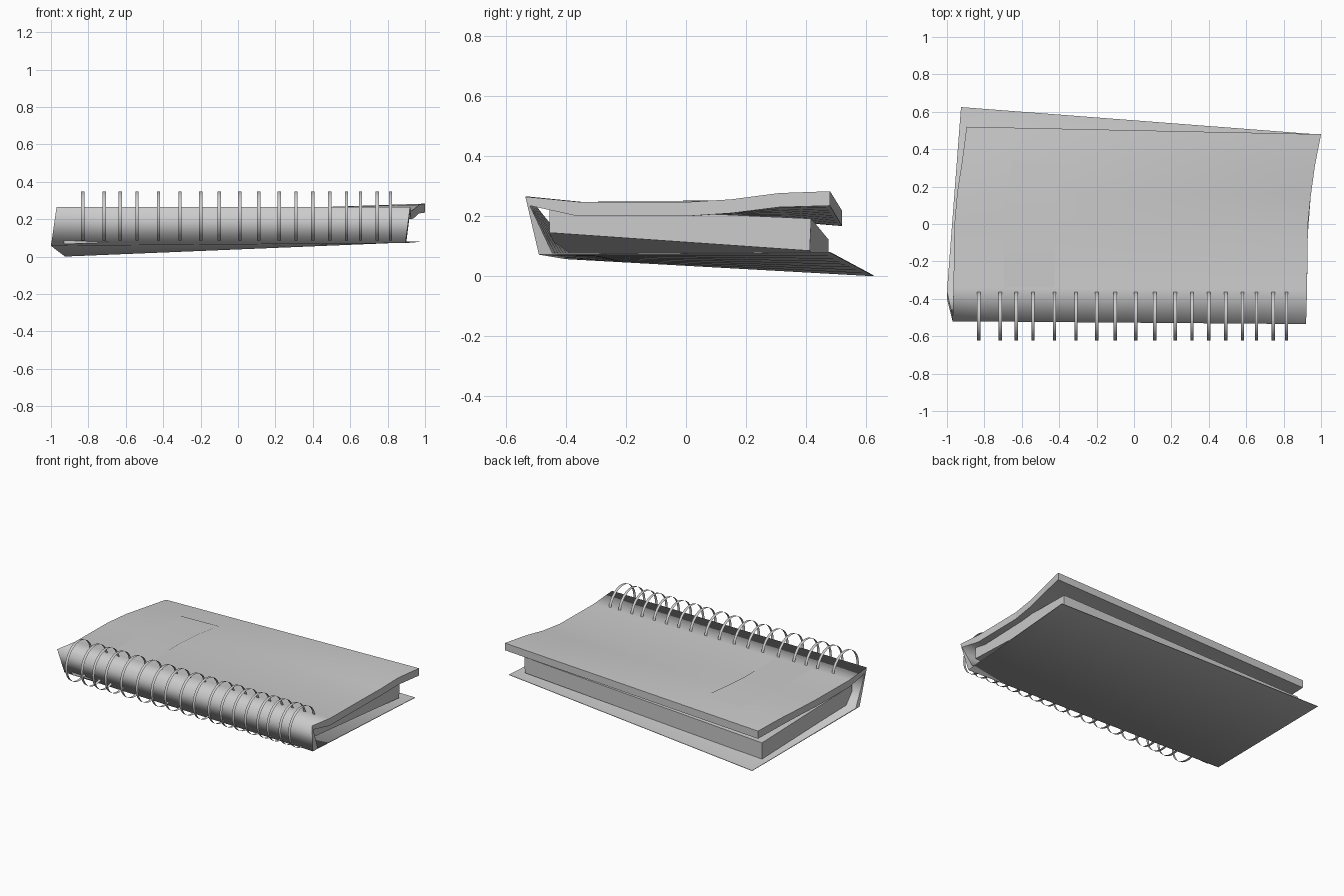
import bpy, bmesh, math

if "Cube" in bpy.data.objects:
    bpy.data.objects.remove(bpy.data.objects["Cube"])


def finish(bm, name):
    mesh = bpy.data.meshes.new(name)
    bm.to_mesh(mesh)
    bm.free()
    ob = bpy.data.objects.new(name, mesh)
    bpy.context.collection.objects.link(ob)
    return ob


def mix(a, b, t):
    return tuple(p + (q - p) * t for p, q in zip(a, b))


# End outlines of the wrap cover: outside from top flap round the spine to the
# bottom flap, and the matching inside points
outer_r = [(1, .48, .283), (.967, .31, .277), (.945, .15, .256), (.93, 0, .247),
           (.925, -.35, .247), (.92, -.535, .265), (.895, -.49, .072), (.97, .48, .078)]
inner_r = [(1, .48, .235), (.967, .31, .23), (.945, .15, .21), (.93, 0, .2),
           (.925, -.36, .2), (.92, -.52, .235), (.9, -.445, .077), (.97, .48, .081)]
outer_l = [(-.895, .52, .218), (-.92, .33, .233), (-.945, .17, .243), (-.96, 0, .247),
           (-.965, -.34, .247), (-.97, -.52, .265), (-1, -.4, .057), (-.925, .625, 0)]
inner_l = [(-.895, .52, .167), (-.92, .33, .183), (-.945, .17, .197), (-.96, 0, .2),
           (-.965, -.34, .2), (-.97, -.50, .235), (-1, -.36, .062), (-.925, .625, .003)]

# Cover: loft between the two outlines, smooth across the spine, crisp at edges
STEPS = 8
bm = bmesh.new()
out, inn = [], []
for s in range(STEPS + 1):
    t = s / STEPS
    out.append([bm.verts.new(mix(a, b, t)) for a, b in zip(outer_l, outer_r)])
    inn.append([bm.verts.new(mix(a, b, t)) for a, b in zip(inner_l, inner_r)])
rims = []
for s in range(STEPS):
    for i in range(7):
        for g in (out, inn):
            bm.faces.new((g[s][i], g[s][i + 1], g[s + 1][i + 1], g[s + 1][i])).smooth = True
    for i in (0, 7):
        rims.append(bm.faces.new((out[s][i], out[s + 1][i], inn[s + 1][i], inn[s][i])))
for s in (0, STEPS):
    for i in range(7):
        rims.append(bm.faces.new((out[s][i], out[s][i + 1], inn[s][i + 1], inn[s][i])))
for f in rims:
    for e in f.edges:
        e.smooth = False
bmesh.ops.recalc_face_normals(bm, faces=bm.faces)
finish(bm, "wrap_cover")

# Page block: slightly tilted slab
bm = bmesh.new()
bottom = [(-.93, -.42, .066), (.87, -.455, .145), (.9, .412, .085), (-.893, .475, .012)]
top = [(-.93, -.42, .175), (.87, -.455, .232), (.9, .417, .192), (-.893, .475, .122)]
b = [bm.verts.new(p) for p in bottom]
t = [bm.verts.new(p) for p in top]
bm.faces.new(b[::-1])
bm.faces.new(t)
for i in range(4):
    j = (i + 1) % 4
    bm.faces.new((b[i], b[j], t[j], t[i]))
bmesh.ops.recalc_face_normals(bm, faces=bm.faces)
finish(bm, "page_block")

# Blank label following the bend of the top cover
bm = bmesh.new()
path = [(0, -.34, .2495), (0, 0, .2495), (.015, .16, .2475), (.045, .34, .242)]
rows = [[bm.verts.new((x + dx, y, z + dz)) for x, dz in ((-.695, 0), (-.425, k * .002))]
        for k, (dx, y, z) in enumerate(path)]
for p, q in zip(rows, rows[1:]):
    bm.faces.new((p[0], p[1], q[1], q[0])).smooth = True
label = finish(bm, "blank_label")
mat = bpy.data.materials.new("pale_label")
mat.diffuse_color = (1, 1, 1, 1)
mat.use_nodes = True
mat.node_tree.nodes["Principled BSDF"].inputs["Base Color"].default_value = mat.diffuse_color
label.data.materials.append(mat)

# Binding rings: thin open bands
ring_x = [-.83, -.715, -.63, -.54, -.425, -.31, -.2, -.1, .01, .11,
          .22, .31, .4, .49, .58, .655, .745, .815]
N, R, W = 48, .132, .009
bm = bmesh.new()
loop = []
for k in range(N):
    a = 2 * math.pi * k / N
    loop.append([bm.verts.new((w, R * math.cos(a), R * math.sin(a))) for w in (-W, W)])
for k in range(N):
    p, q = loop[k], loop[(k + 1) % N]
    bm.faces.new((p[0], q[0], q[1], p[1])).smooth = True
bmesh.ops.recalc_face_normals(bm, faces=bm.faces)
first = finish(bm, "binding_ring")
for n, x in enumerate(ring_x):
    ring = first
    if n:
        ring = bpy.data.objects.new("binding_ring", first.data)
        bpy.context.collection.objects.link(ring)
    ring.location = (x, -.491, .217)
